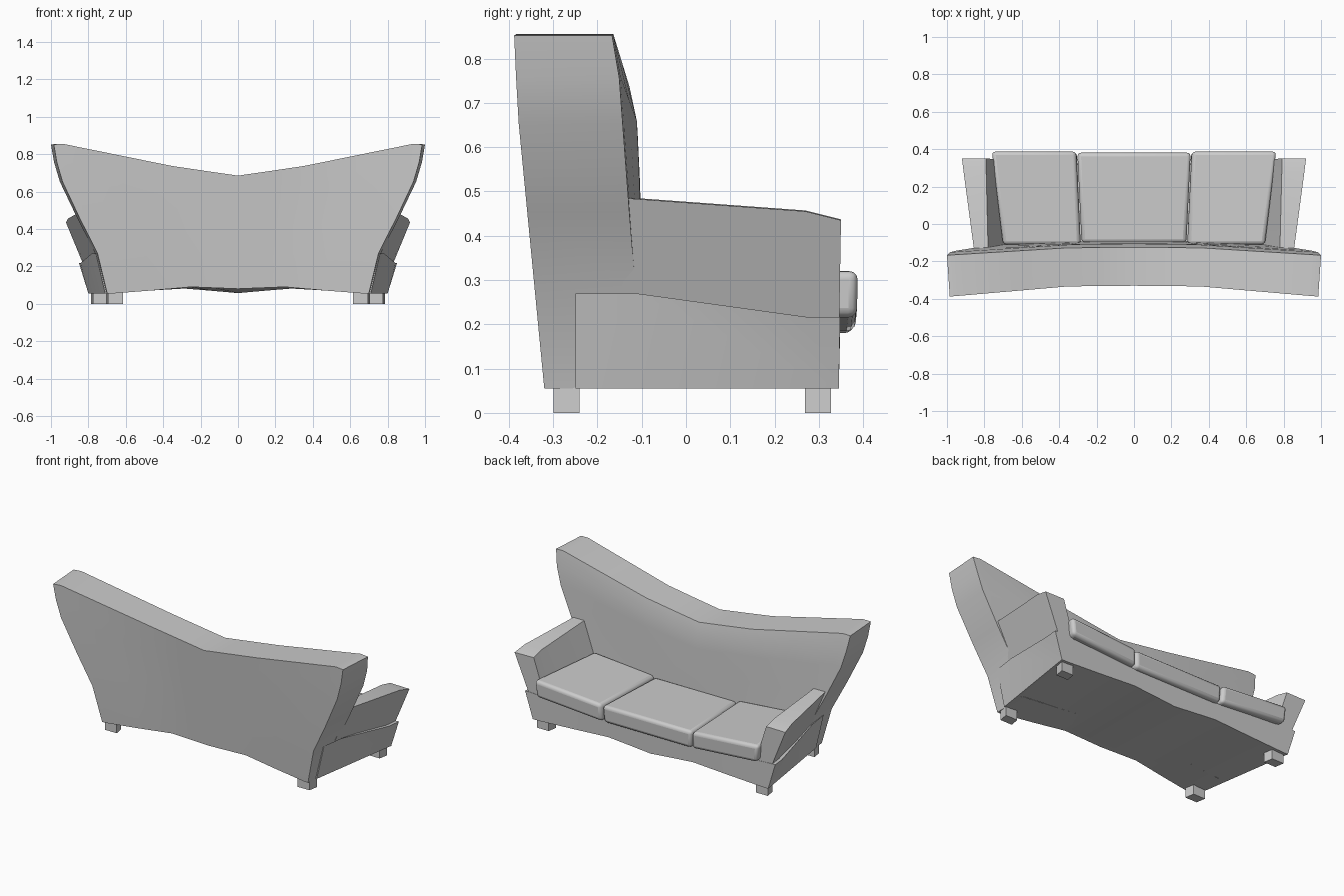
import bpy, bmesh
from mathutils import Vector

if "Cube" in bpy.data.objects:
    bpy.data.objects.remove(bpy.data.objects["Cube"])


def interp(table, x):
    """Piecewise-linear lookup in a list of (x, value) pairs."""
    for (a, va), (b, vb) in zip(table, table[1:]):
        if x <= b:
            return va + (vb - va) * max(0, (x - a) / (b - a))
    return table[-1][1]


def loft(name, rings, bevel=0.0, segments=3, angle=30):
    """Skin equal-length rings; the caps are strips of quads."""
    bm = bmesh.new()
    vs = [[bm.verts.new(p) for p in r] for r in rings]
    n = len(rings[0])
    for a, b in zip(vs, vs[1:]):
        for i in range(n):
            j = (i + 1) % n
            bm.faces.new((a[i], a[j], b[j], b[i]))
    for r in (vs[0], vs[-1]):
        for i in range(n // 2 - 1):
            bm.faces.new((r[i], r[i + 1], r[n - 2 - i], r[n - 1 - i]))
    bmesh.ops.recalc_face_normals(bm, faces=bm.faces)
    me = bpy.data.meshes.new(name)
    bm.to_mesh(me)
    bm.free()
    ob = bpy.data.objects.new(name, me)
    bpy.context.collection.objects.link(ob)
    if bevel:
        m = ob.modifiers.new("bevel", 'BEVEL')
        m.width, m.segments = bevel, segments
    me.shade_smooth()
    me.set_sharp_from_angle(angle=angle * 3.14159 / 180)
    return ob


def mirrored(rings, side):
    return [[(x * side, y, z) for x, y, z in r] for r in rings]


stations = [-1, -0.95, -0.65, -0.36, -0.18, 0, 0.18, 0.36, 0.65, 0.95, 1]

# Backrest: flared wing shape with a sagging top and a bowed plan
half_width = [(0.055, 0.71), (0.28, 0.765), (0.46, 0.86), (0.66, 0.955), (0.80, 0.995), (0.855, 1.0)]
top_z = [(0, 0.685), (0.35, 0.735), (0.95, 0.855), (1, 0.852)]
bottom_z = [(0, 0.08), (0.36, 0.09), (0.9, 0.056), (1, 0.055)]
front_end = [(0, -0.098), (0.27, -0.113), (0.53, -0.13), (0.9, -0.152), (1, -0.167)]
front_mid = [(0, -0.09), (0.53, -0.10), (0.87, -0.107), (1, -0.125)]
back_end = [(0, -0.32), (0.78, -0.38), (1, -0.388)]
back_mid = [(0, -0.28), (1, -0.33)]
bow = [(0, 0), (0.35, 0.05), (0.95, 0.93), (1, 1)]
rows = [0, 0.27, 0.5, 0.75, 0.88, 1]
rings = []
for s in stations:
    a, w = abs(s), interp(bow, abs(s))
    zb, zt = interp(bottom_z, a), interp(top_z, a)
    front, back = [], []
    for t in rows:
        x = s * interp(half_width, 0.055 + 0.8 * t)
        z = zb + t * (zt - zb)
        yf = interp(front_mid, t) * (1 - w) + interp(front_end, t) * w
        yb = interp(back_mid, t) * (1 - w) + interp(back_end, t) * w
        front.append((x, yf, z))
        back.append((x * 0.985, yb, z))
    rings.append(front + back[::-1])
loft("backrest", rings)

# Base: widens to the front, wavy lower edge, dipped middle
front_bottom = [(0, 0.057), (0.35, 0.082), (0.9, 0.056), (1, 0.055)]
front_top = [(0, 0.18), (0.35, 0.185), (0.9, 0.215), (1, 0.217)]
rings = []
for s in stations:
    a = abs(s)
    bf, bb, tf = interp(front_bottom, a), interp(bottom_z, a), interp(front_top, a)
    rise = 0.053 * max(0, (a - 0.9) * 10)
    rings.append([(s * 0.71, -0.25, bb), (s * 0.80, 0.345, bf),
                  (s * 0.85, 0.348, tf), (s * 0.842, 0.27, tf),
                  (s * 0.78, -0.113, tf + rise), (s * 0.76, -0.25, tf + rise)])
# The ring wraps around bottom, front, top and back of the base
loft("base", rings)

# Arms, outer cushions and legs on both sides
for side, label in ((1, "right"), (-1, "left")):
    arm = []
    for y, xo, xi, zt, bo, bi, zb in ((-0.14, 0.855, 0.78, 0.485, 0.755, 0.68, 0.25),
                                      (0.27, 0.91, 0.79, 0.455, 0.815, 0.71, 0.205),
                                      (0.35, 0.92, 0.79, 0.435, 0.825, 0.715, 0.205)):
        yb = y - 0.004
        arm.append([(bo, yb, zb), (xo, y, zt), (xi, y, zt + 0.002), (bi, yb, zb)])
    loft(label + "_arm", mirrored(arm, side))

    cushion = [[(0.285, -0.11, 0.19), (0.70, -0.11, 0.215), (0.70, -0.11, 0.325), (0.285, -0.11, 0.29)],
               [(0.305, 0.382, 0.183), (0.75, 0.386, 0.217), (0.762, 0.388, 0.322), (0.31, 0.388, 0.288)]]
    loft(label + "_seat_cushion", mirrored(cushion, side), 0.02)

    for part, x, y, lean in (("back_leg", 0.66, -0.27, 0.01), ("front_leg", 0.74, 0.298, 0.01)):
        leg = [[(x + dx * 0.04 + lean * dy * 0.5, y + dy * 0.029, z)
                for dx, dy in ((-1, -1), (1, -1), (1, 1), (-1, 1))] for z in (0, 0.062)]
        loft(label + "_" + part, mirrored(leg, side))

# Middle cushion
loft("middle_seat_cushion",
     [[(-0.28, -0.10, 0.185), (0.28, -0.10, 0.185), (0.28, -0.10, 0.285), (-0.28, -0.10, 0.285)],
      [(-0.298, 0.378, 0.18), (0.298, 0.378, 0.18), (0.304, 0.382, 0.285), (-0.304, 0.382, 0.285)]], 0.02)
